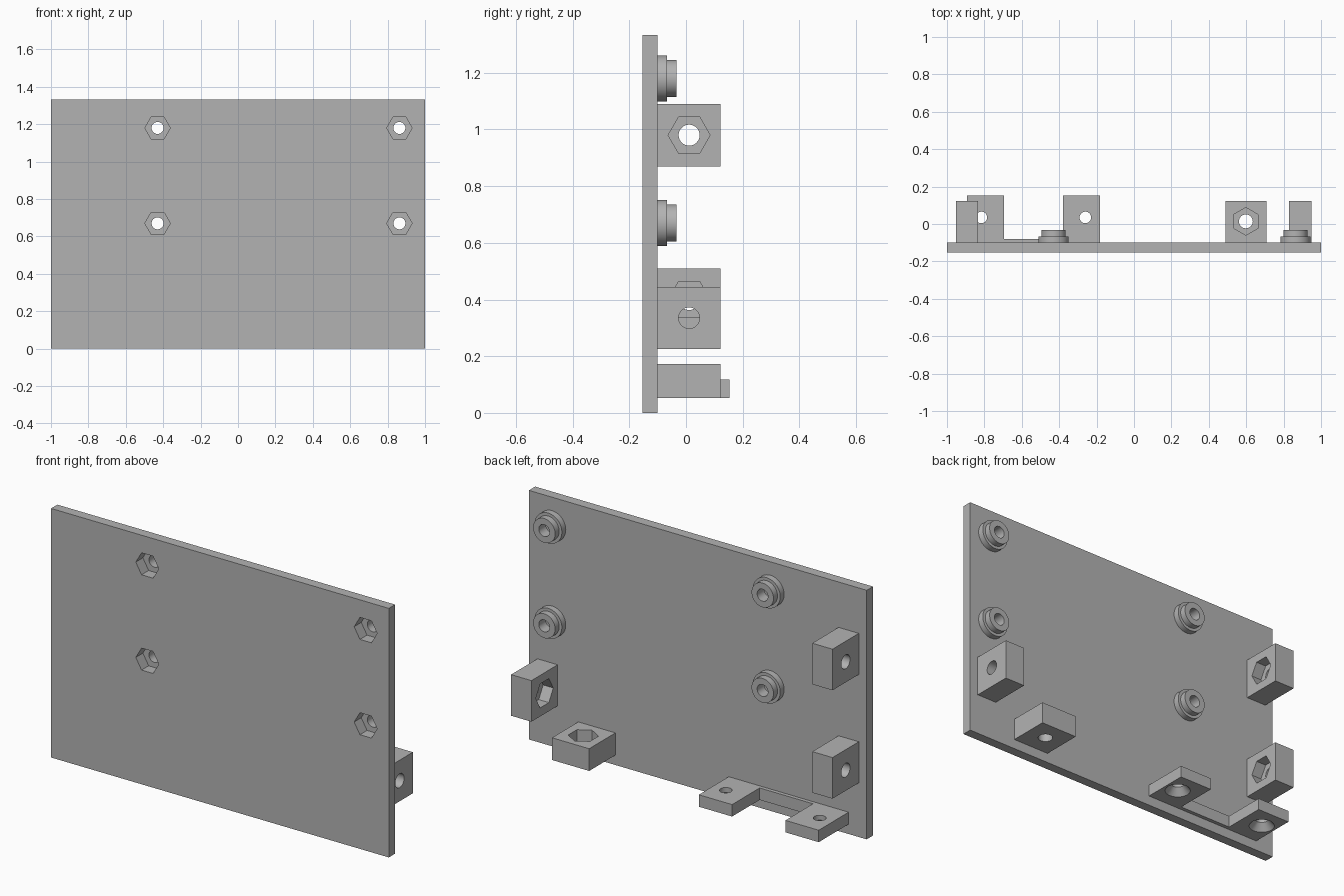
import bpy
import math
from mathutils import Vector

cube = bpy.data.objects.get("Cube")
if cube:
    bpy.data.objects.remove(cube, do_unlink=True)

# One grey plastic for the whole bracket
grey = bpy.data.materials.new("grey_plastic")
grey.use_nodes = True
GREY = (0.45, 0.45, 0.45, 1)
grey.diffuse_color = GREY
grey.node_tree.nodes["Principled BSDF"].inputs["Base Color"].default_value = GREY

BACK = -0.10        # rear face of the plate
FRONT = -0.153      # front face of the plate


def finish(obj, name):
    obj.name = name
    obj.data.name = name
    obj.data.materials.clear()
    obj.data.materials.append(grey)
    return obj


def box(name, x, y, z):
    """Box from (min, max) pairs."""
    bpy.ops.mesh.primitive_cube_add(size=1)
    obj = bpy.context.object
    for v in obj.data.vertices:
        v.co = [a[0] + (c + 0.5) * (a[1] - a[0]) for a, c in zip((x, y, z), v.co)]
    return finish(obj, name)


def rod(name, start, direction, length, r1, r2=None, sides=48, spin=0):
    """Cylinder, prism or cone running from start along direction."""
    d = Vector(direction).normalized()
    bpy.ops.mesh.primitive_cone_add(vertices=sides, radius1=r1, radius2=r1 if r2 is None else r2,
                                    depth=length)
    obj = bpy.context.object
    m = d.to_track_quat("Z", "Y").to_matrix()
    for v in obj.data.vertices:
        c, s = math.cos(spin), math.sin(spin)
        p = Vector((c * v.co.x - s * v.co.y, s * v.co.x + c * v.co.y, v.co.z + length / 2))
        v.co = m @ p + Vector(start)
    return finish(obj, name)


def boolean(obj, other, operation="DIFFERENCE"):
    mod = obj.modifiers.new("boolean", "BOOLEAN")
    mod.operation = operation
    mod.solver = "EXACT"
    mod.object = other
    bpy.context.view_layer.objects.active = obj
    bpy.ops.object.modifier_apply(modifier=mod.name)
    bpy.data.objects.remove(other, do_unlink=True)


def bore(obj, face, direction, radius, nut_radius, nut_depth, spin):
    """Through hole with a hexagonal nut pocket sunk in from face."""
    d = Vector(direction)
    p = Vector(face)
    boolean(obj, rod("hole_cutter", p - d * 0.1, d, 0.4, radius))
    boolean(obj, rod("nut_cutter", p - d * 0.02, d, nut_depth + 0.02, nut_radius, sides=6, spin=spin))


# Main plate with four stepped standoffs and nut pockets in its front
plate = box("plate", (-1, 1), (FRONT, BACK), (0, 1.333))
for x in (-0.43, 0.863):
    for z in (0.67, 1.18):
        boolean(plate, rod("flange", (x, BACK - 0.02, z), (0, 1, 0), 0.053, 0.081), "UNION")
        boolean(plate, rod("collar", (x, BACK - 0.02, z), (0, 1, 0), 0.087, 0.065), "UNION")
        bore(plate, (x, FRONT, z), (0, 1, 0), 0.032, 0.068, 0.06, math.pi / 2)
parts = [plate]

# Side blocks: nut pockets face inwards
for name, side, outer, z in (("left_block", 1, 0.95, 0.335),
                             ("right_lower_block", -1, 0.953, 0.40),
                             ("right_upper_block", -1, 0.953, 0.98)):
    inner = outer - 0.12
    block = box(name, sorted((side * inner, side * outer)), (BACK, 0.122), (z - 0.11, z + 0.11))
    bore(block, (side * inner, 0.011, z), (side, 0, 0), 0.037, 0.074, 0.06, math.pi / 2)
    parts.append(block)

# Bottom block: nut pocket on top
block = box("bottom_block", (0.488, 0.708), (BACK, 0.122), (0.053, 0.172))
bore(block, (0.598, 0.014, 0.172), (0, 0, -1), 0.037, 0.074, 0.06, 0)
parts.append(block)

# Pair of countersunk tabs joined by a thin strip
MID = -0.538
for name, side in (("left_tab", 1), ("right_tab", -1)):
    xs = sorted((MID + side * 0.158, MID + side * 0.355))
    tab = box(name, xs, (BACK, 0.153), (0.053, 0.117))
    hole = (MID + side * 0.278, 0.035)
    boolean(tab, rod("hole_cutter", (*hole, 0), (0, 0, 1), 0.3, 0.031))
    boolean(tab, rod("sink_cutter", (*hole, 0.052), (0, 0, 1), 0.04, 0.065, 0.03))
    parts.append(tab)
parts.append(box("tab_strip", (MID - 0.158, MID + 0.158), (BACK, -0.08), (0.053, 0.117)))

# Smooth bores, crisp edges
for obj in parts:
    bpy.ops.object.select_all(action="DESELECT")
    obj.select_set(True)
    bpy.context.view_layer.objects.active = obj
    bpy.ops.object.shade_smooth_by_angle(angle=math.radians(30))
